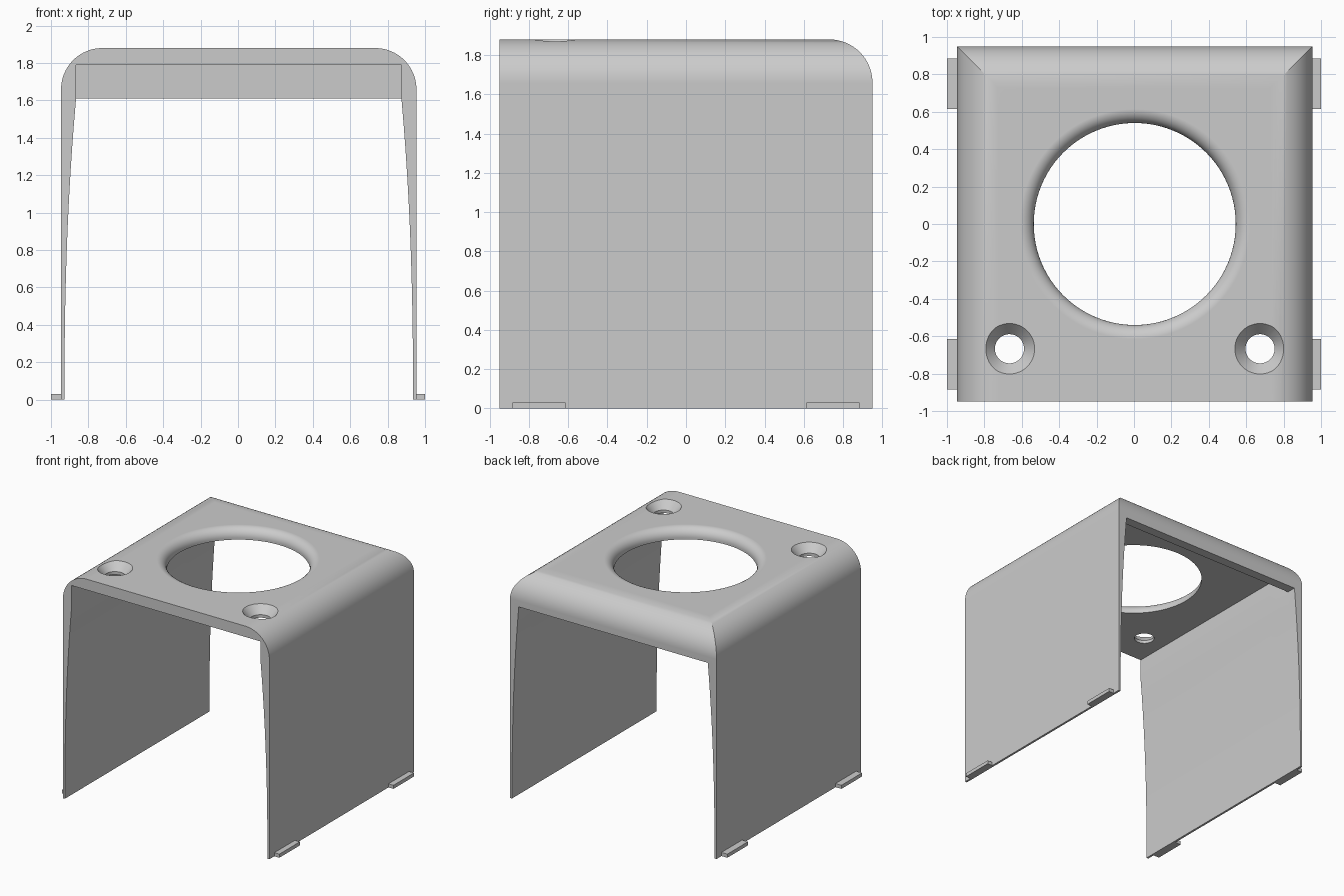
import bpy, bmesh, math
from mathutils import Vector

cube = bpy.data.objects.get("Cube")
if cube:
    bpy.data.objects.remove(cube)

HALF, TOP, UNDER, ROUND = 0.95, 1.88, 1.79, 0.22
INNER, LIP_Z, OFFSET = 0.87, 1.61, 0.004

grey = bpy.data.materials.new("plain grey")
grey.use_nodes = True
grey.diffuse_color = (0.6, 0.6, 0.6, 1)
grey.node_tree.nodes["Principled BSDF"].inputs["Base Color"].default_value = (0.6, 0.6, 0.6, 1)


def add_object(name, bm):
    bmesh.ops.recalc_face_normals(bm, faces=bm.faces)
    mesh = bpy.data.meshes.new(name)
    bm.to_mesh(mesh)
    bm.free()
    mesh.materials.append(grey)
    obj = bpy.data.objects.new(name, mesh)
    bpy.context.collection.objects.link(obj)
    return obj


def extrude(name, profile, start, end, axis="y"):
    """Extrude a profile of (across, z) points along x or y."""
    bm = bmesh.new()
    place = (lambda a, z: (a, start, z)) if axis == "y" else (lambda a, z: (start, a, z))
    face = bm.faces.new([bm.verts.new(place(a, z)) for a, z in profile])
    moved = bmesh.ops.extrude_face_region(bm, geom=[face])["geom"]
    step = Vector((0, end - start, 0)) if axis == "y" else Vector((end - start, 0, 0))
    bmesh.ops.translate(bm, vec=step, verts=[g for g in moved if isinstance(g, bmesh.types.BMVert)])
    return add_object(name, bm)


def lathe(name, profile, centre, steps):
    """Closed solid turned about a vertical axis, from (radius, z) points."""
    bm = bmesh.new()
    rings = [[bm.verts.new((centre[0] + r * math.cos(math.tau * i / steps),
                            centre[1] + r * math.sin(math.tau * i / steps), z))
              for i in range(steps)] for r, z in profile]
    for low, high in zip(rings, rings[1:]):
        for i in range(steps):
            j = (i + 1) % steps
            bm.faces.new((low[i], low[j], high[j], high[i]))
    bm.faces.new(rings[0])
    bm.faces.new(rings[-1])
    return add_object(name, bm)


def boolean(target, tool, operation="DIFFERENCE"):
    mod = target.modifiers.new(operation, "BOOLEAN")
    mod.operation, mod.solver, mod.object = operation, "EXACT", tool
    bpy.context.view_layer.objects.active = target
    bpy.ops.object.modifier_apply(modifier=mod.name)
    bpy.data.objects.remove(tool)


def quarter(cx, cz, radius, first, steps=16):
    """Points on a quarter circle, starting at the given angle in degrees."""
    angles = [math.radians(first + 90 * i / steps) for i in range(steps + 1)]
    return [(cx + radius * math.cos(a), cz + radius * math.sin(a)) for a in angles]


# Outer block: rounded at both sides, then mitred with a rounded back edge
side_round = quarter(HALF - ROUND, TOP - ROUND, ROUND, 0)
arch = [(HALF, 0)] + side_round + [(-x, z) for x, z in reversed(side_round)] + [(-HALF, 0)]
cover = extrude("cover", arch, -HALF, HALF)
back_round = [(HALF, -1)] + side_round + [(-1.2, TOP), (-1.2, -1)]
boolean(cover, extrude("back_rounding", back_round, -1.2, 1.2, "x"), "INTERSECT")

# Hollow inside: walls thin out downwards in a gentle curve
wall = []
for i in range(13):
    t = i / 12
    wall.append((0.932 - (0.932 - INNER) * t ** 2.3, LIP_Z * t))
wall = [(0.932, -0.2)] + wall
opening = wall + [(-x, z) for x, z in reversed(wall)]
room = wall + [(INNER, UNDER), (-INNER, UNDER)] + [(-x, z) for x, z in reversed(wall)]
boolean(cover, extrude("room_cutter", room, -1.2, INNER))
boolean(cover, extrude("back_opening_cutter", opening, 0.5, 1.2))

# Large round opening with a rolled upper rim
RIM, FILLET = 0.54, 0.075
rim = [(RIM, 1.6)] + quarter(RIM + FILLET, TOP - FILLET, -FILLET, 0, 12)[:1]
rim += [(RIM + FILLET * (1 - math.cos(a)), TOP - FILLET * (1 - math.sin(a)))
        for a in (math.radians(7.5 * i) for i in range(1, 13))]
rim.append((RIM + FILLET, 2.1))
boolean(cover, lathe("round_opening_cutter", rim, (0, 0), 96))

# Countersunk screw holes near the front
sink = [(0.078, 1.6), (0.078, TOP - 0.065), (0.135, TOP), (0.135, 2.1)]
for side in (-1, 1):
    boolean(cover, lathe("screw_hole_cutter", sink, (side * 0.67, -0.667), 48))

cover.location.x = OFFSET

# Small feet along the lower edges
tabs = []
for side, side_name in ((1, "left"), (-1, "right")):
    for end, end_name in ((-1, "front"), (1, "back")):
        edge = side * (HALF - 0.01)
        outline = [(edge, 0), (side, 0), (side, 0.03), (edge, 0.03)]
        y0, y1 = sorted((end * 0.615, end * 0.885))
        tabs.append(extrude(f"{end_name}_{side_name}_tab", outline, y0, y1))

# Smooth curved faces, crisp edges
bpy.ops.object.select_all(action="DESELECT")
cover.select_set(True)
bpy.context.view_layer.objects.active = cover
bpy.ops.object.shade_smooth_by_angle(angle=math.radians(25))
weighted = cover.modifiers.new("even_shading", "WEIGHTED_NORMAL")
weighted.keep_sharp = True
